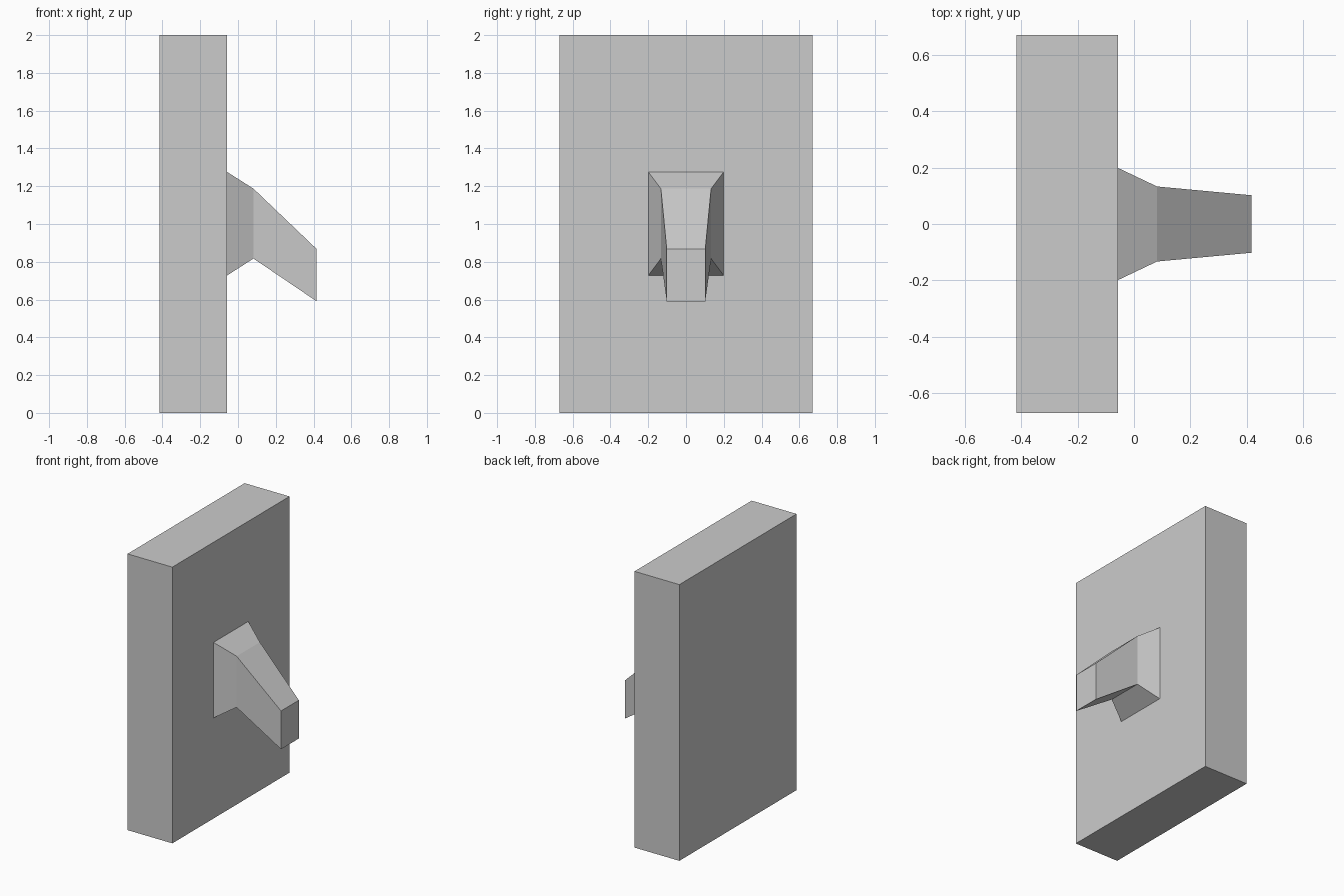
import bpy, bmesh

if "Cube" in bpy.data.objects:
    bpy.data.objects.remove(bpy.data.objects["Cube"])


def loft(name, sections):
    """Join rectangular sections (x, half width, z low, z high) along x."""
    bm = bmesh.new()
    rings = [[bm.verts.new((x, y, z)) for y, z in
              ((-w, lo), (w, lo), (w, hi), (-w, hi))]
             for x, w, lo, hi in sections]
    for a, b in zip(rings, rings[1:]):
        for i in range(4):
            j = (i + 1) % 4
            bm.faces.new((a[i], a[j], b[j], b[i]))
    bm.faces.new(rings[0][::-1])
    bm.faces.new(rings[-1])
    bmesh.ops.recalc_face_normals(bm, faces=bm.faces)
    mesh = bpy.data.meshes.new(name)
    bm.to_mesh(mesh)
    bm.free()
    obj = bpy.data.objects.new(name, mesh)
    bpy.context.collection.objects.link(obj)
    return obj


# Upright wall plate
loft("wall_plate", [(-0.416, 0.67, 0, 2), (-0.057, 0.67, 0, 2)])

# Flared collar bending into the tapered, downward-tilted lever
loft("switch_lever", [(-0.057, 0.199, 0.728, 1.275),
                      (0.082, 0.133, 0.817, 1.187),
                      (0.416, 0.102, 0.591, 0.868)])
